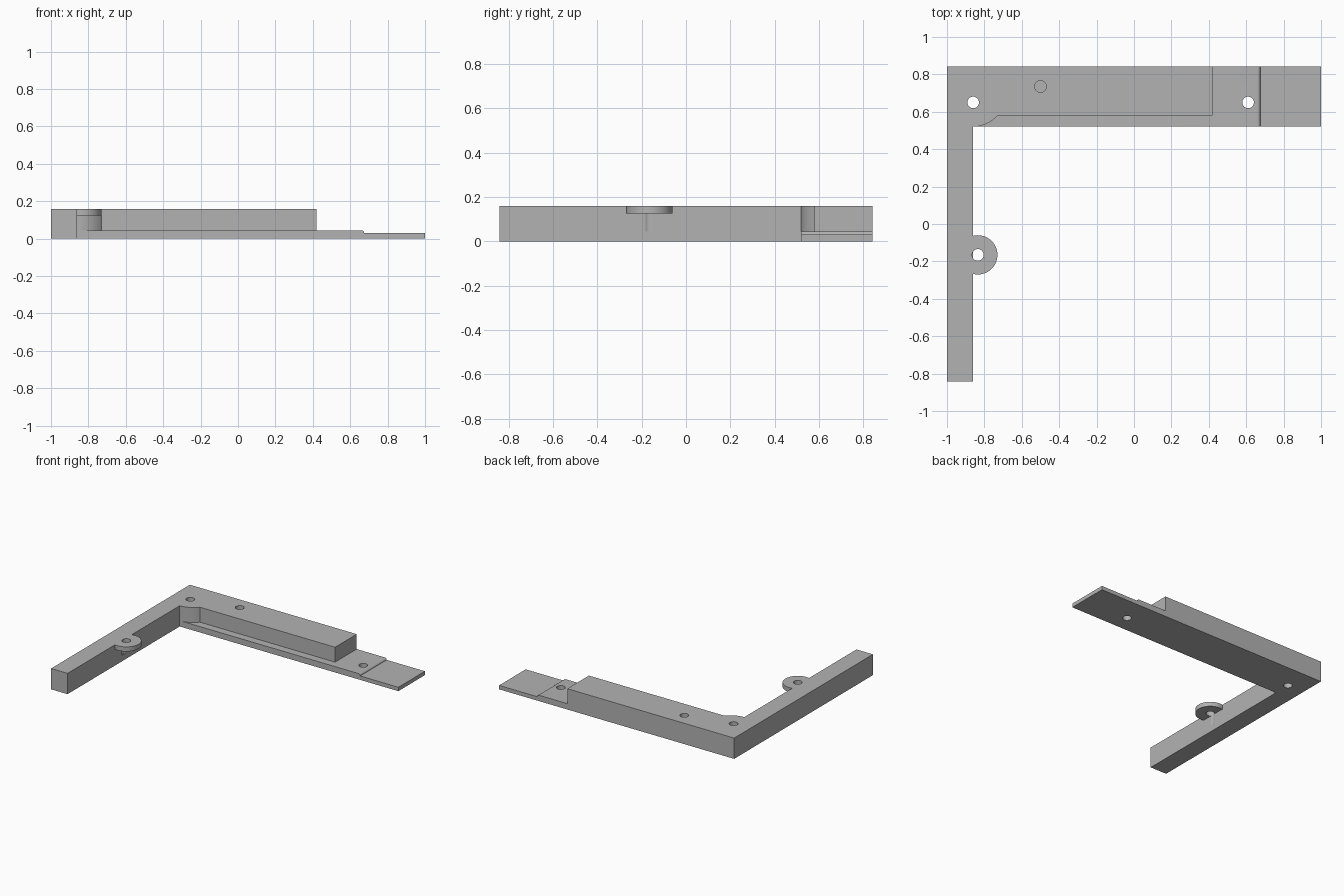
import bpy, bmesh, math
from mathutils import Matrix, Vector

cube = bpy.data.objects.get("Cube")
if cube:
    bpy.data.objects.remove(cube, do_unlink=True)

TOP, LEDGE, TIP = 0.16, 0.045, 0.03     # heights of the three levels
BACK, INNER = 0.843, -0.86              # rear edge, inner face of the long arm
HOLE = 0.031

grey = bpy.data.materials.new("plain grey")
grey.use_nodes = True
grey.diffuse_color = (0.45, 0.45, 0.45, 1)
grey.node_tree.nodes["Principled BSDF"].inputs["Base Color"].default_value = (0.45, 0.45, 0.45, 1)


def prism(name, outline, offset):
    """Extrude a closed outline of 3D points along an offset."""
    bm = bmesh.new()
    face = bm.faces.new([bm.verts.new(p) for p in outline])
    new = bmesh.ops.extrude_face_region(bm, geom=[face])["geom"]
    bmesh.ops.translate(bm, vec=Vector(offset),
                        verts=[v for v in new if isinstance(v, bmesh.types.BMVert)])
    bmesh.ops.recalc_face_normals(bm, faces=bm.faces)
    return finish(name, bm)


def cylinder(name, x, y, radius, low, high):
    bm = bmesh.new()
    bmesh.ops.create_cone(bm, cap_ends=True, segments=48, radius1=radius, radius2=radius,
                          depth=high - low,
                          matrix=Matrix.Translation((x, y, (low + high) / 2)))
    return finish(name, bm)


def finish(name, bm):
    mesh = bpy.data.meshes.new(name)
    bm.to_mesh(mesh)
    bm.free()
    mesh.materials.append(grey)
    obj = bpy.data.objects.new(name, mesh)
    bpy.context.collection.objects.link(obj)
    return obj


def boolean(target, other, operation):
    mod = target.modifiers.new(other.name, "BOOLEAN")
    mod.operation, mod.object, mod.solver = operation, other, "EXACT"
    other.hide_render = True
    other.hide_set(True)


# L-shaped body with a rounded inner corner
radius = 0.171
sweep = math.asin((-0.73 - INNER) / radius)
corner = [(INNER + radius * math.sin(sweep * i / 12),
           0.52 + radius * (1 - math.cos(sweep * i / 12)), 0) for i in range(13)]
outline = [(-1, BACK, 0), (-1, -BACK, 0), (INNER, -BACK, 0), *corner,
           (0.42, 0.58, 0), (0.42, BACK, 0)]
frame = prism("bracket_frame", outline, (0, 0, TOP))

# Low ledge stepping down to a thin tongue through a small rounded slope
slope = [(0.66 + 0.015 * math.sin(a), LEDGE - 0.015 * (1 - math.cos(a)))
         for a in (math.pi / 2 * i / 6 for i in range(7))]
side = [(-0.95, 0), (-0.95, LEDGE), *slope, (1, TIP), (1, 0)]
ledge = prism("ledge_and_tongue", [(x, 0.52, z) for x, z in side], (0, BACK - 0.52, 0))

# Round mounting lug on the long arm
lug = cylinder("mounting_lug", -0.835, -0.165, 0.105, 0.125, TOP)

boolean(frame, ledge, "UNION")
boolean(frame, lug, "UNION")

# Two through holes, a blind hole, and the lug hole that grooves the arm
for name, x, y, low in (("corner_hole", INNER, 0.65, -0.1), ("ledge_hole", 0.61, 0.65, -0.1),
                        ("blind_hole", -0.5, 0.735, LEDGE), ("lug_hole", -0.835, -0.165, LEDGE)):
    boolean(frame, cylinder(name, x, y, HOLE, low, 0.3), "DIFFERENCE")

# Bake the joined shape and drop the helpers
graph = bpy.context.evaluated_depsgraph_get()
baked = bpy.data.meshes.new_from_object(frame.evaluated_get(graph))
helpers = [m.object for m in frame.modifiers]
frame.modifiers.clear()
frame.data = baked
for helper in helpers:
    bpy.data.objects.remove(helper, do_unlink=True)

bpy.ops.object.select_all(action="DESELECT")
frame.select_set(True)
bpy.context.view_layer.objects.active = frame
bpy.ops.object.shade_smooth_by_angle(angle=math.radians(30))
